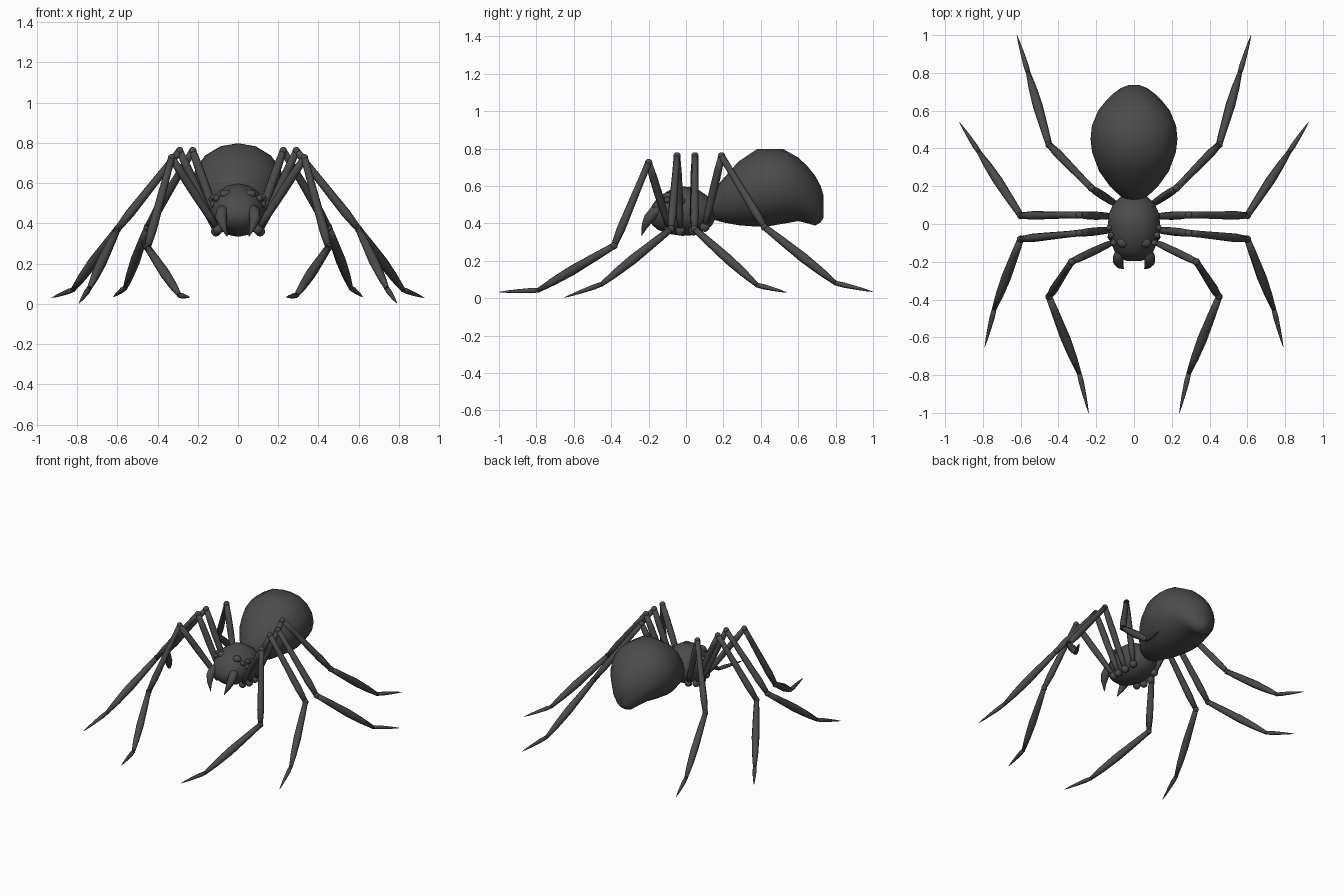
import bpy, bmesh, math
from mathutils import Vector, Matrix

cube = bpy.data.objects.get("Cube")
if cube:
    bpy.data.objects.remove(cube, do_unlink=True)

mat = bpy.data.materials.new("charcoal")
mat.use_nodes = True
COLOUR = (0.07, 0.07, 0.07, 1)
mat.diffuse_color = COLOUR
mat.node_tree.nodes["Principled BSDF"].inputs["Base Color"].default_value = COLOUR


def finish(name, bm):
    bmesh.ops.recalc_face_normals(bm, faces=bm.faces)
    for f in bm.faces:
        f.smooth = True
    mesh = bpy.data.meshes.new(name)
    bm.to_mesh(mesh)
    bm.free()
    mesh.materials.append(mat)
    obj = bpy.data.objects.new(name, mesh)
    bpy.context.collection.objects.link(obj)
    return obj


def bridge(bm, rings):
    """Skin a list of point rings and close both ends."""
    loops = [[bm.verts.new(p) for p in ring] for ring in rings]
    n = len(loops[0])
    for a, b in zip(loops, loops[1:]):
        for i in range(n):
            j = (i + 1) % n
            bm.faces.new((a[i], a[j], b[j], b[i]))
    bm.faces.new(loops[0])
    bm.faces.new(loops[-1])


def body(name, sections, sides=16):
    """Loft upright ellipses given as (y, bottom, top, half width)."""
    bm = bmesh.new()
    rings = []
    for y, low, high, half in sections:
        mid, rise = (low + high) / 2, (high - low) / 2
        angles = [2 * math.pi * i / sides for i in range(sides)]
        rings.append([(half * math.sin(a), y, mid + rise * math.cos(a)) for a in angles])
    bridge(bm, rings)
    return finish(name, bm)


def tube(bm, points, radii, sides=8):
    points = [Vector(p) for p in points]
    axis = (points[-1] - points[0]).normalized()
    u = axis.orthogonal().normalized()
    v = axis.cross(u)
    angles = [2 * math.pi * i / sides for i in range(sides)]
    bridge(bm, [[p + r * (u * math.cos(a) + v * math.sin(a)) for a in angles]
                for p, r in zip(points, radii)])


def ball(bm, centre, size):
    scale = Matrix.Diagonal((*size, 1))
    bmesh.ops.create_uvsphere(bm, u_segments=10, v_segments=6, radius=1,
                              matrix=Matrix.Translation(centre) @ scale)


# Body
body("head", [
    (-.195, .42, .46, .04), (-.18, .39, .50, .075), (-.15, .365, .54, .10),
    (-.09, .343, .577, .127), (-.02, .333, .598, .138), (.05, .338, .59, .135),
    (.11, .365, .55, .108), (.14, .39, .52, .075), (.155, .42, .49, .04)])
body("abdomen", [
    (.13, .47, .53, .03), (.145, .42, .575, .07), (.20, .405, .64, .128),
    (.28, .39, .73, .185), (.38, .382, .797, .222), (.45, .386, .798, .23),
    (.52, .398, .797, .223), (.60, .412, .752, .19), (.65, .40, .705, .15),
    (.69, .388, .655, .11), (.72, .405, .60, .07), (.735, .43, .55, .03)])

# Joint positions from hip to toe on the left side
LEGS = {
    "front": [(.10, -.09, .37), (.33, -.20, .725), (.45, -.385, .28), (.29, -.79, .042), (.24, -1, .033)],
    "second": [(.11, -.03, .36), (.29, -.048, .76), (.60, -.08, .37), (.74, -.45, .075), (.79, -.65, .003)],
    "third": [(.11, .04, .36), (.29, .048, .76), (.60, .045, .37), (.82, .38, .07), (.925, .54, .03)],
    "back": [(.09, .10, .38), (.225, .19, .76), (.45, .42, .38), (.56, .80, .08), (.62, 1, .034)],
}
STEPS = (0, .2, .55, .8, 1)
BONES = [(.012, .019, .022, .021, .017), (.018, .018, .021, .023, .016),
         (.017, .021, .026, .021, .012), (.012, .014, .01, .006, .001)]

for side, s in (("left", 1), ("right", -1)):
    for name, joints in LEGS.items():
        pts = [Vector((x * s, y, z)) for x, y, z in joints]
        bm = bmesh.new()
        for a, b, radii in zip(pts, pts[1:], BONES):
            tube(bm, [a.lerp(b, t) for t in STEPS], radii)
        # Hip, knee and ankle joints
        for p, r in zip(pts, (.026, .02, .02, .013)):
            ball(bm, p, (r, r, r))
        finish(f"{name}_leg_{side}", bm)

    # Curved fang
    bm = bmesh.new()
    tube(bm, [(.07 * s, -.12, .485), (.08 * s, -.165, .465), (.084 * s, -.20, .425),
              (.074 * s, -.222, .385), (.055 * s, -.238, .335)],
         (.018, .03, .028, .018, .002))
    finish(f"fang_{side}", bm)

    # One large eye and a row of small ones
    bm = bmesh.new()
    ball(bm, (.06 * s, -.098, .545), (.032, .028, .022))
    for x, y, z, r in ((.108, -.10, .525, .017), (.122, -.06, .53, .017),
                       (.131, -.02, .52, .016), (.124, -.07, .495, .016)):
        ball(bm, (x * s, y, z), (r, r, r))
    finish(f"eyes_{side}", bm)
